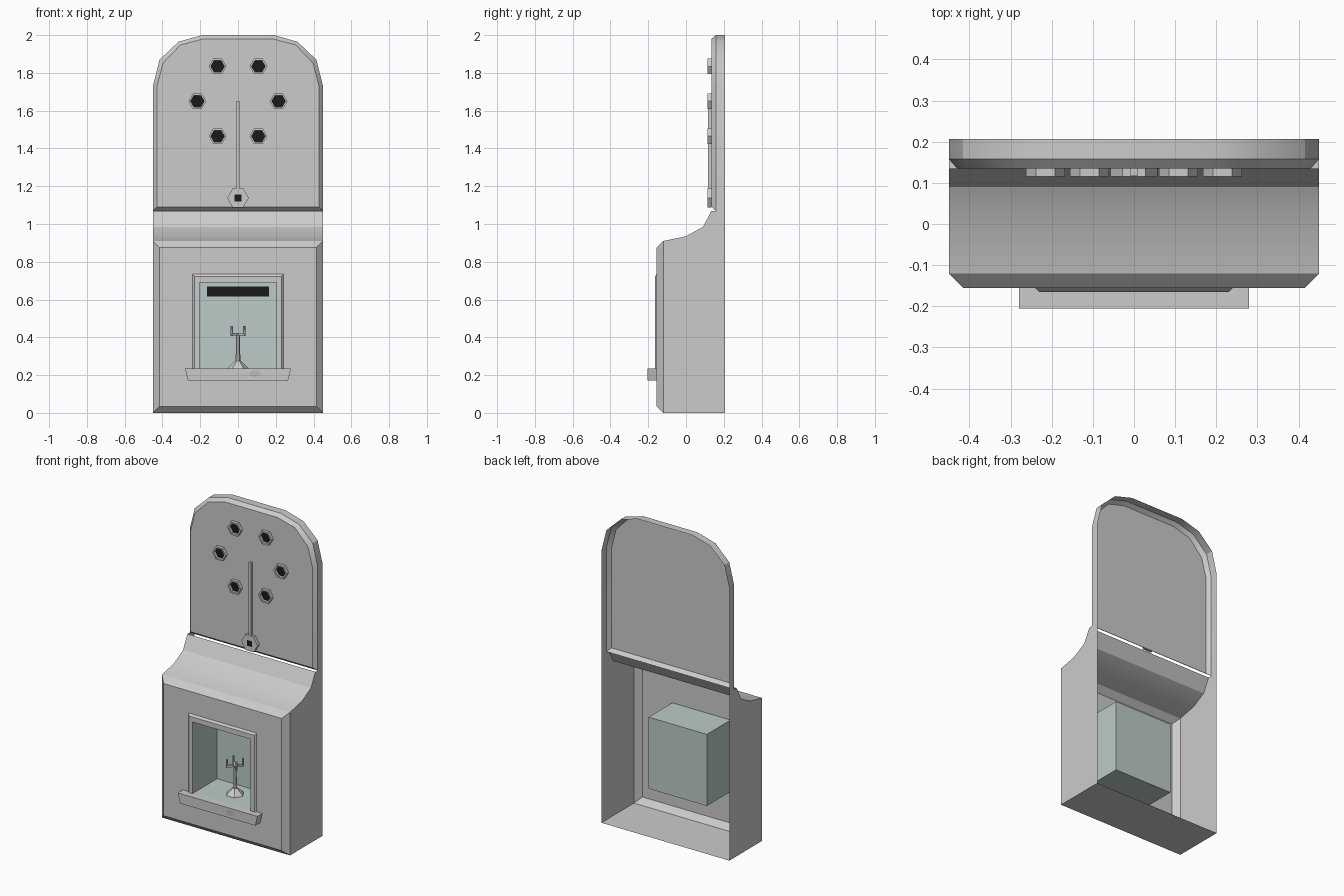
import bpy, bmesh, math

if "Cube" in bpy.data.objects:
    bpy.data.objects.remove(bpy.data.objects["Cube"])


def material(name, rgb):
    m = bpy.data.materials.new(name)
    m.diffuse_color = (*rgb, 1)
    m.use_nodes = True
    m.node_tree.nodes["Principled BSDF"].inputs["Base Color"].default_value = m.diffuse_color
    return m


BLACK = material("black", (0.01, 0.01, 0.01))
TEAL = material("teal_grey", (0.5, 0.6, 0.58))
DARK = material("dark_grey", (0.5, 0.5, 0.5))


def finish(name, bm, mat=None, smooth=None, flip=False, recalc=True):
    bmesh.ops.remove_doubles(bm, verts=bm.verts, dist=0.0002)
    if recalc:
        bmesh.ops.recalc_face_normals(bm, faces=bm.faces)
    if flip:
        bmesh.ops.reverse_faces(bm, faces=bm.faces)
    me = bpy.data.meshes.new(name)
    bm.to_mesh(me)
    bm.free()
    ob = bpy.data.objects.new(name, me)
    bpy.context.collection.objects.link(ob)
    if mat:
        me.materials.append(mat)
    if smooth:
        bpy.ops.object.select_all(action='DESELECT')
        ob.select_set(True)
        bpy.context.view_layer.objects.active = ob
        bpy.ops.object.shade_smooth_by_angle(angle=math.radians(smooth))
    return ob


def loft(bm, rings, closed=True, cap=False):
    vs = [[bm.verts.new(p) for p in r] for r in rings]
    n = len(rings[0])
    for a, b in zip(vs, vs[1:]):
        for i in range(n if closed else n - 1):
            j = (i + 1) % n
            bm.faces.new((a[i], a[j], b[j], b[i]))
    if cap:
        bm.faces.new(vs[-1])


def part(name, rings, closed=True, cap=False, **kw):
    bm = bmesh.new()
    loft(bm, rings, closed, cap)
    return finish(name, bm, **kw)


def rect(w, z0, z1, y):
    return [(w, y, z0), (w, y, z1), (-w, y, z1), (-w, y, z0)]


def ngon(x, z, r, y, n=6, rz=None, turn=0.0):
    rz = rz or r
    return [(x + r * math.cos(turn + math.tau * i / n), y,
             z + rz * math.sin(turn + math.tau * i / n)) for i in range(n)]


def flat(name, pts, mat):
    # single face looking towards the front
    bm = bmesh.new()
    f = bm.faces.new([bm.verts.new(p) for p in pts])
    f.normal_update()
    if f.normal.y > 0:
        f.normal_flip()
    return finish(name, bm, mat=mat, recalc=False)


BACK = 0.207

# lower housing: open-backed shell with chamfered front, coved top
bm = bmesh.new()
loft(bm, [rect(0.45, 0, 0.91, -0.12), rect(0.415, 0.035, 0.875, -0.155),
          rect(0.205, 0.235, 0.69, -0.155)])
cove = [(-0.12, 0.91), (0.0, 0.935), (0.09, 0.985), (0.135, 1.07)]
loft(bm, [[(s * 0.45, y, z) for y, z in cove] for s in (-1, 1)], closed=False)
side = [(-0.12, 0)] + cove + [(BACK, 1.07), (BACK, 0)]
for s in (-1, 1):
    bm.faces.new([bm.verts.new((s * 0.45, y, z)) for y, z in side])
loft(bm, [[(s * 0.45, -0.12, 0), (s * 0.45, BACK, 0)] for s in (-1, 1)], closed=False)
finish("lower_housing", bm, smooth=32.5)

# upper panel: rounded-top tray, open at the back
half_out = [(0.45, 1.07), (0.45, 1.73), (0.415, 1.87), (0.315, 1.965), (0.19, 2.0)]
half_in = [(0.43, 1.09), (0.43, 1.725), (0.397, 1.852), (0.305, 1.948), (0.183, 1.98)]


def arch(half, y):
    return [(x, y, z) for x, z in half] + [(-x, y, z) for x, z in reversed(half)]


bm = bmesh.new()
loft(bm, [arch(half_out, BACK), arch(half_out, 0.158)], closed=False)
loft(bm, [arch(half_out, 0.158), arch(half_in, 0.135)], cap=True)
finish("upper_panel", bm, smooth=30)

# window recess and the dark slot on its rear wall
part("window_recess", [rect(0.205, 0.235, 0.69, -0.155), rect(0.205, 0.235, 0.69, 0.083)],
     cap=True, mat=TEAL, flip=True)
flat("recess_slot", rect(0.165, 0.615, 0.67, 0.079), BLACK)


# window frame on three sides
def u_shape(w, z1, y):
    return [(-w, y, 0.235), (-w, y, z1), (w, y, z1), (w, y, 0.235)]


part("window_frame", [u_shape(0.24, 0.735, -0.155), u_shape(0.23, 0.722, -0.165),
                      u_shape(0.205, 0.69, -0.165), u_shape(0.205, 0.69, -0.155)],
     closed=False)


# tapered sill with an oval button
def sill(y):
    return [(-0.28, y, 0.235), (0.28, y, 0.235), (0.265, y, 0.172), (-0.265, y, 0.172)]


part("sill", [sill(-0.155), sill(-0.205)], cap=True)
flat("sill_button", ngon(0.09, 0.207, 0.03, -0.2065, 16, 0.018), DARK)

# hexagonal sockets around the dial
for i, (x, z) in enumerate([(0.108, 1.835), (0.215, 1.65), (0.108, 1.465)]):
    for s in (-1, 1):
        tag = f"{i}_{'left' if s < 0 else 'right'}"
        part("socket_" + tag, [ngon(s * x, z, 0.047, 0.135), ngon(s * x, z, 0.047, 0.115),
                               ngon(s * x, z, 0.036, 0.115), ngon(s * x, z, 0.036, 0.134)])
        flat("socket_hole_" + tag, ngon(s * x, z, 0.036, 0.132), BLACK)

# pointer and its hexagonal hub
part("pointer", [rect(0.008, 1.18, 1.65, 0.135), rect(0.008, 1.18, 1.65, 0.117)], cap=True)
part("pointer_hub", [ngon(0, 1.138, 0.057, 0.135), ngon(0, 1.138, 0.057, 0.115)], cap=True)
flat("hub_hole", rect(0.018, 1.12, 1.156, 0.114), BLACK)

# small pronged stand inside the window
CY = -0.03


def level(r, z, x=0.0, y=CY, n=6):
    return [(x + r * math.cos(math.tau * i / n), y + r * math.sin(math.tau * i / n), z)
            for i in range(n)]


part("stand_base", [level(0.055, 0.236), level(0.05, 0.243), level(0.016, 0.275)], cap=True)
part("stand_stem", [level(0.013, 0.27), level(0.009, 0.415)], cap=True)
for i in range(4):
    a = math.pi / 4 + i * math.pi / 2
    dx, dy = math.cos(a), math.sin(a)
    w = 0.006
    arm = [[(dx * r - dy * s * w, CY + dy * r + dx * s * w, z)
            for s, z in ((-1, 0.41), (1, 0.41), (1, 0.422), (-1, 0.422))]
           for r in (0.0, 0.05)]
    part(f"stand_arm_{i}", arm, cap=True)
    part(f"stand_prong_{i}", [level(0.007, 0.408, dx * 0.046, CY + dy * 0.046),
                              level(0.006, 0.46, dx * 0.046, CY + dy * 0.046)], cap=True)
